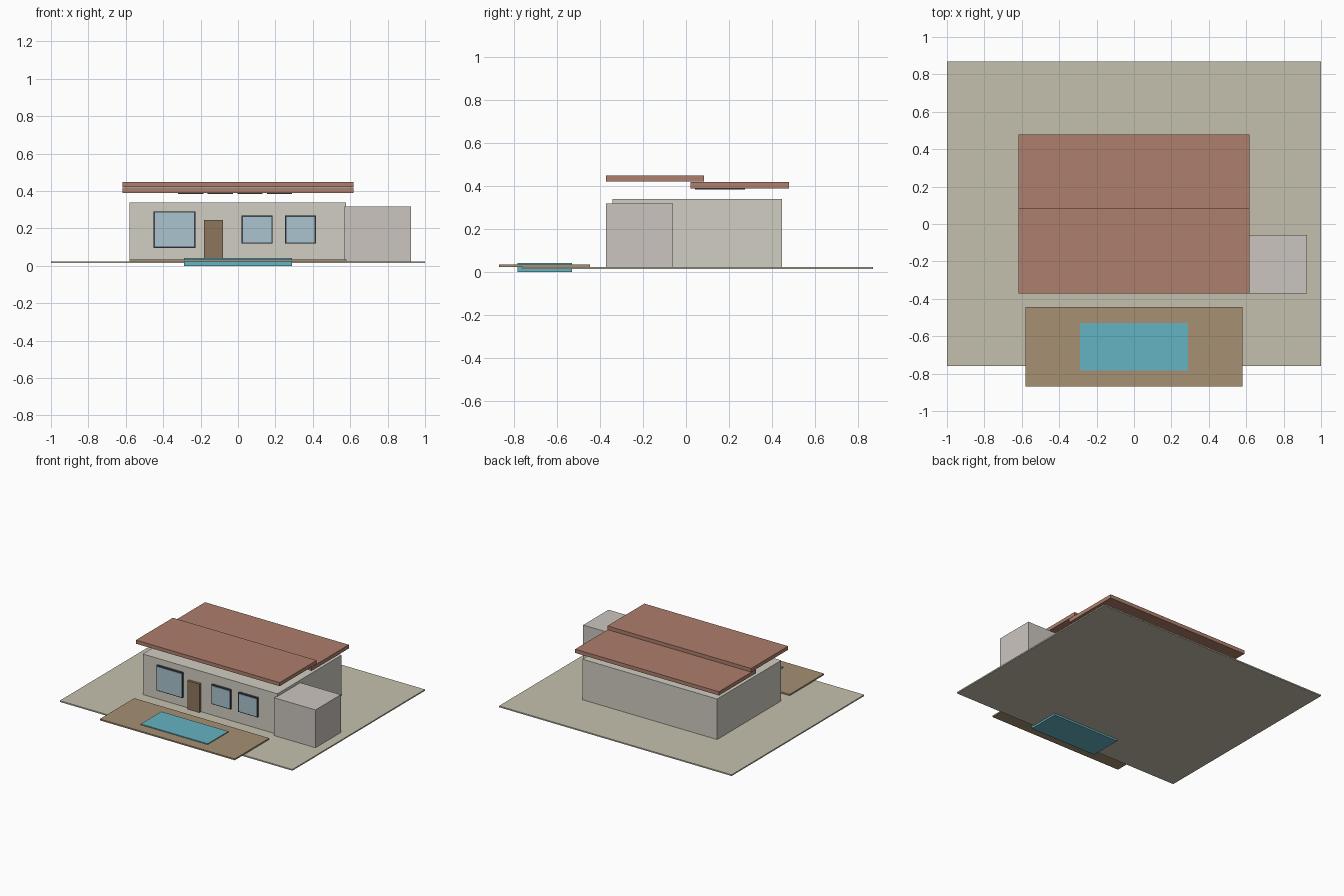
import bpy, bmesh
from mathutils import Vector

if "Cube" in bpy.data.objects:
    bpy.data.objects.remove(bpy.data.objects["Cube"])


def material(name, rgb):
    m = bpy.data.materials.new(name)
    m.diffuse_color = (*rgb, 1)
    m.use_nodes = True
    m.node_tree.nodes["Principled BSDF"].inputs["Base Color"].default_value = m.diffuse_color
    return m


PAVING = material("paving", (0.56, 0.53, 0.42))
PLASTER = material("plaster", (0.64, 0.61, 0.54))
PALE = material("pale_plaster", (0.60, 0.56, 0.52))
TILE = material("roof_tile", (0.42, 0.21, 0.15))
TIMBER = material("timber", (0.38, 0.28, 0.17))
DOOR = material("door_wood", (0.27, 0.18, 0.11))
WATER = material("water", (0.13, 0.45, 0.54))
GLASS = material("glass", (0.40, 0.55, 0.62))
DARK = material("dark_metal", (0.05, 0.06, 0.08))


def box(name, x, y, z, mat):
    """Box from (min, max) ranges."""
    lo, hi = Vector((x[0], y[0], z[0])), Vector((x[1], y[1], z[1]))
    bm = bmesh.new()
    bmesh.ops.create_cube(bm, size=1)
    bmesh.ops.scale(bm, vec=hi - lo, verts=bm.verts)
    bmesh.ops.translate(bm, vec=(lo + hi) / 2, verts=bm.verts)
    me = bpy.data.meshes.new(name)
    bm.to_mesh(me)
    bm.free()
    me.materials.append(mat)
    ob = bpy.data.objects.new(name, me)
    bpy.context.collection.objects.link(ob)
    return ob


# Plot, deck and pool
box("plot", (-1, 1), (-0.76, 0.868), (0.014, 0.024), PAVING)
box("pool_deck", (-0.58, 0.58), (-0.868, -0.445), (0.024, 0.035), TIMBER)
box("pool_water", (-0.288, 0.288), (-0.783, -0.53), (0, 0.042), WATER)

# House body and garage
box("house_walls", (-0.58, 0.578), (-0.341, 0.446), (0.02, 0.339), PLASTER)
box("garage", (0.57, 0.926), (-0.371, -0.06), (0.02, 0.318), PALE)

# Two overlapping roof slabs
box("front_roof", (-0.618, 0.618), (-0.371, 0.083), (0.420, 0.448), TILE)
box("rear_roof", (-0.618, 0.618), (0.022, 0.478), (0.389, 0.418), TILE)

# Row of thin panels just showing under the rear roof
for i in range(4):
    cx = -0.252 + i * 0.158
    box(f"roof_panel_{i + 1}", (cx - 0.068, cx + 0.068), (0.042, 0.273),
        (0.384, 0.394), DARK)

# Windows (dark frame with glass set slightly proud) and door
F = 0.007
for i, (x0, x1, z0, z1) in enumerate([(-0.452, -0.228, 0.096, 0.291),
                                      (0.02, 0.185, 0.118, 0.268),
                                      (0.252, 0.417, 0.118, 0.268)]):
    box(f"window_frame_{i + 1}", (x0, x1), (-0.357, -0.336), (z0, z1), DARK)
    box(f"window_glass_{i + 1}", (x0 + F, x1 - F), (-0.36, -0.34),
        (z0 + F, z1 - F), GLASS)
box("front_door", (-0.182, -0.08), (-0.36, -0.336), (0.022, 0.245), DOOR)
